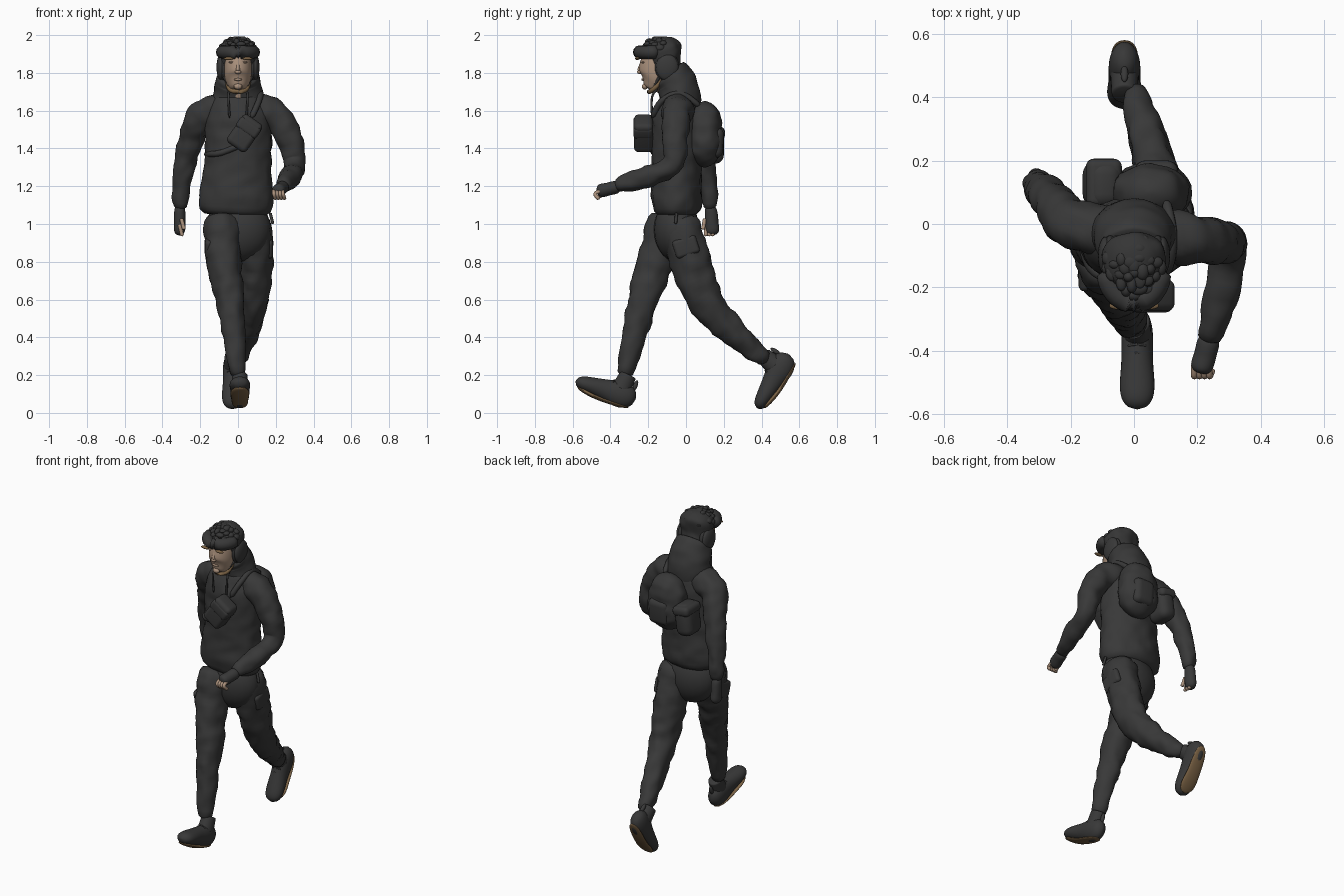
import bpy, bmesh
from math import radians, sin, cos, pi
from mathutils import Vector, Matrix, noise

cube = bpy.data.objects.get("Cube")
if cube:
    bpy.data.objects.remove(cube, do_unlink=True)


def material(name, red, green, blue):
    mat = bpy.data.materials.new(name)
    mat.use_nodes = True
    mat.diffuse_color = (red, green, blue, 1)
    shader = mat.node_tree.nodes["Principled BSDF"]
    shader.inputs["Base Color"].default_value = mat.diffuse_color
    shader.inputs["Roughness"].default_value = 0.9
    return mat


CLOTH = material("charcoal cloth", .04, .04, .04)
HAIR = material("dark hair", .036, .036, .036)
SKIN = material("skin", .4, .28, .2)
TAN = material("tan rubber", .2, .125, .06)


def finish(name, bm, mat, matrix):
    """Turn a bmesh into a smooth shaded object."""
    bmesh.ops.recalc_face_normals(bm, faces=bm.faces)
    bm.transform(matrix)
    mesh = bpy.data.meshes.new(name)
    bm.to_mesh(mesh)
    bm.free()
    mesh.materials.append(mat)
    for face in mesh.polygons:
        face.use_smooth = True
    obj = bpy.data.objects.new(name, mesh)
    bpy.context.collection.objects.link(obj)


def sample(values, t):
    """Smooth curve through evenly spaced values, t running from start to end."""
    last = len(values) - 1
    i = min(int(t * last), last - 1)
    u = t * last - i
    b, c = values[i], values[i + 1]
    a = values[i - 1] if i > 0 else b * 2 - c
    d = values[i + 2] if i + 2 <= last else c * 2 - b
    return b + (c - a + (a * 2 - b * 5 + c * 4 - d + ((b - c) * 3 + d - a) * u) * u) * (u / 2)


def loft(name, path, widths, mat, depth=(1, 1), rough=0, blunt=20,
         matrix=Matrix(), sides=28, rings=36):
    """Skin ellipses along a path, rounding both ends and adding soft wrinkles."""
    points = [Vector(point) for point in path]
    bm = bmesh.new()
    loops = []
    for i in range(rings + 1):
        t = i / rings
        center = sample(points, t)
        tangent = (sample(points, t + .01) - sample(points, t - .01)).normalized()
        side = Vector((1, 0, 0))
        side = (side - tangent * side.dot(tangent)).normalized()
        front = tangent.cross(side) * sample(depth, t)
        dome = max(1 - abs(2 * t - 1) ** blunt, .01) ** .5
        width = sample(widths, t) * dome
        loop = []
        for k in range(sides):
            angle = 2 * pi * k / sides
            offset = (side * cos(angle) + front * sin(angle)) * width
            bump = noise.noise((center + offset) * 17) * rough * dome
            loop.append(bm.verts.new(center + offset + offset.normalized() * bump))
        loops.append(loop)
    for lower, upper in zip(loops, loops[1:]):
        for k in range(sides):
            n = (k + 1) % sides
            bm.faces.new((lower[k], lower[n], upper[n], upper[k]))
    bm.faces.new(loops[0])
    bm.faces.new(loops[-1])
    finish(name, bm, mat, matrix)


def cord(name, path, radius, mat=CLOTH, matrix=Matrix()):
    loft(name, path, (radius, radius), mat, matrix=matrix, sides=12, rings=16)


def ball(name, center, radii, mat, matrix=Matrix()):
    bm = bmesh.new()
    bmesh.ops.create_uvsphere(bm, u_segments=24, v_segments=14, radius=1)
    finish(name, bm, mat, matrix @ Matrix.Translation(center) @ Matrix.Diagonal((*radii, 1)))


def soft_box(name, center, size, bevel, turn=0, lean=0):
    """Rounded cloth box turned about y and leaned about x."""
    bm = bmesh.new()
    bmesh.ops.create_cube(bm, size=1)
    bm.transform(Matrix.Diagonal((*size, 1)))
    bmesh.ops.bevel(bm, geom=bm.edges[:], offset=bevel, segments=5, profile=.5, affect='EDGES')
    spin = Matrix.Rotation(radians(turn), 4, 'Y') @ Matrix.Rotation(radians(lean), 4, 'X')
    finish(name, bm, CLOTH, Matrix.Translation(center) @ spin)


# Jacket body and hood
loft("jacket", [(-.015, -.05, 1.03), (0, -.05, 1.38), (0, -.045, 1.73)],
     (.195, .195, .18, .175, .175, .16, .08), CLOTH, depth=(.64, .76, .76), rough=.01, sides=40)
loft("hood", [(0, -.035, 1.58), (0, -.03, 1.67), (0, -.055, 1.75), (0, -.095, 1.8)],
     (.14, .135, .12, .105), CLOTH, depth=(.75, .85, .95), rough=.008)

# Sleeves
loft("left_sleeve", [(.06, -.04, 1.62), (.19, -.05, 1.58), (.27, -.06, 1.46), (.3, -.07, 1.32),
                     (.27, -.24, 1.24), (.23, -.38, 1.2)],
     (.085, .08, .068, .058, .053, .04), CLOTH, rough=.012)
loft("right_sleeve", [(-.06, -.03, 1.62), (-.19, 0, 1.57), (-.25, .06, 1.44), (-.29, .11, 1.26),
                      (-.31, .13, 1.07)], (.085, .08, .065, .053, .04), CLOTH, rough=.012)

# Trousers
ball("pelvis", (0, -.05, .97), (.175, .12, .17), CLOTH)
loft("right_trouser_leg", [(-.085, -.08, 1.05), (-.075, -.16, .8), (-.035, -.24, .55), (0, -.33, .18)],
     (.105, .09, .07, .04), CLOTH, depth=(1.1, 1.1), rough=.014)
loft("left_trouser_leg", [(.085, -.04, 1.05), (.09, .03, .78), (.08, .11, .58), (.04, .28, .4),
                          (0, .43, .27)], (.1, .092, .075, .058, .042),
     CLOTH, depth=(1.1, 1.2, 1.1), rough=.014)
for x, y in ((.165, 0), (-.155, -.14)):
    soft_box("cargo_pocket", (x, y, .88), (.04, .13, .1), .019, lean=18)


# Shoes, with the heel at the local origin and the toe along -y
def shoe(prefix, heel, pitch):
    place = Matrix.Translation(heel) @ Matrix.Rotation(radians(pitch), 4, 'X')
    loft(prefix + "_shoe", [(0, .01, .07), (0, -.16, .06), (0, -.32, .05)],
         (.045, .05, .05, .055, .055), CLOTH, depth=(1.4, 1.4, 1.1, .8, .7), blunt=6, matrix=place)
    loft(prefix + "_outsole", [(0, -.01, .012), (0, -.17, .006), (0, -.3, .022)],
         (.035, .042, .045, .05, .045), TAN, depth=(.25, .25), blunt=6, matrix=place)
    loft(prefix + "_shoe_collar", [(0, -.08, .09), (0, -.07, .18)], (.045, .04), CLOTH,
         depth=(1.2, 1.1), matrix=place)
    ball(prefix + "_heel_tab", (0, -.015, .135), (.012, .012, .03), CLOTH, place)
    for k in range(4):
        y, z = -.13 - k * .025, .124 - k * .01
        cord(prefix + "_lace", [(-.03, y, z - .014), (0, y, z), (.03, y, z - .014)], .004, HAIR, place)


shoe("right", (.01, -.3, .012), -20)
shoe("left", (-.03, .595, .265), 57)

# Gloved hands with bare fingers
loft("left_glove", [(.24, -.35, 1.2), (.21, -.47, 1.17)], (.035, .035), CLOTH, blunt=6, rough=.004)
loft("right_glove", [(-.31, .13, 1.1), (-.31, .14, .94)], (.03, .03), CLOTH,
     depth=(1.1, 1.3), blunt=6, rough=.004)
for k in range(4):
    step = k * .016
    cord("left_finger", [(.19 + step, -.44, 1.18), (.19 + step, -.48, 1.16), (.2 + step, -.46, 1.13)],
         .01, SKIN)
for k in range(3):
    step = k * .018
    cord("right_finger", [(-.31, .105 + step, 1), (-.295, .105 + step, .935)], .01, SKIN)
cord("left_thumb", [(.2, -.42, 1.17), (.2, -.47, 1.14)], .011, SKIN)
cord("right_thumb", [(-.3, .1, 1.03), (-.285, .09, .97)], .01, SKIN)

# Head and face
loft("neck", [(0, -.08, 1.66), (0, -.12, 1.8)], (.055, .055), SKIN)
loft("head", [(0, -.19, 1.71), (0, -.15, 1.79), (0, -.13, 1.95)], (.035, .065, .074, .06), SKIN,
     depth=(1.1, 1.4, 1.3))
cord("neck_band", [(-.06, -.12, 1.77), (-.045, -.17, 1.715), (0, -.195, 1.7), (.045, -.17, 1.715),
                   (.06, -.12, 1.77)], .012, TAN)
cord("nose_bridge", [(0, -.23, 1.86), (0, -.25, 1.81)], .01, SKIN)
ball("nose_tip", (0, -.245, 1.805), (.016, .014, .011), SKIN)
ball("lips", (0, -.227, 1.765), (.022, .01, .007), SKIN)
ball("chin", (0, -.218, 1.728), (.022, .016, .016), SKIN)
for side in (-1, 1):
    ball("eye", (side * .03, -.226, 1.838), (.011, .006, .004), HAIR)
    ball("brow", (side * .03, -.226, 1.856), (.02, .01, .006), SKIN)
    # Ear cups and chin straps
    ball("ear_cup", (side * .09, -.1, 1.83), (.024, .06, .07), CLOTH)
    ball("ear_pad", (side * .075, -.1, 1.83), (.026, .065, .076), HAIR)
    cord("chin_strap", [(side * .075, -.14, 1.78), (side * .045, -.17, 1.73)], .008)
    ball("goggle_trim", (side * .05, -.258, 1.876), (.028, .012, .008), TAN)

# Hair with tufts, and raised goggles
loft("hair", [(0, -.09, 1.76), (0, -.13, 1.99)], (.06, .09, .1, .1, .07), HAIR,
     depth=(.8, .85, 1.15), rough=.012, blunt=6, sides=40)
for k in range(40):
    spin, reach = k * 2.4, (k / 40) ** .5
    ball("hair_tuft", (.088 * reach * cos(spin), -.13 + .1 * reach * sin(spin), 1.978 - .06 * reach ** 3),
         (.022 + .006 * sin(k * k), .022 + .006 * cos(k * 5), .015 + .005 * sin(k * 3)), HAIR)
arc = [pi * k / 8 for k in range(9)]
cord("goggles", [(-.085 * cos(angle), -.14 - .105 * sin(angle), 1.91) for angle in arc], .036)

# Sling strap, chest pouch, backpack and side pouch
cord("shoulder_strap", [(.1, .08, 1.62), (.12, -.03, 1.69), (.11, -.13, 1.65), (.07, -.18, 1.56)], .016)
cord("chest_strap", [(-.17, -.02, 1.37), (-.14, -.13, 1.37), (-.08, -.17, 1.38), (.02, -.18, 1.42)], .016)
soft_box("chest_pouch", (.035, -.225, 1.48), (.125, .1, .18), .025, turn=35)
soft_box("chest_pouch_flap", (.055, -.227, 1.51), (.13, .104, .07), .02, turn=35)
loft("backpack", [(.06, .1, 1.3), (.05, .1, 1.65)], (.1, .125, .12, .1), CLOTH,
     depth=(.75, .75), rough=.012, blunt=4)
soft_box("backpack_pocket", (.07, .16, 1.43), (.14, .075, .16), .036, lean=-4)
soft_box("side_pouch", (-.1, .125, 1.42), (.11, .15, .2), .045, turn=8)
soft_box("side_pouch_flap", (-.095, .13, 1.48), (.113, .152, .06), .025, turn=8)

# Drawstrings and hem toggle
for side in (-1, 1):
    cord("drawstring", [(side * .045, -.15, 1.72), (side * .05, -.18, 1.67), (side * .045, -.18, 1.56)],
         .006, HAIR)
cord("hem_toggle", [(.17, -.05, 1.06), (.185, -.055, 1)], .008)
